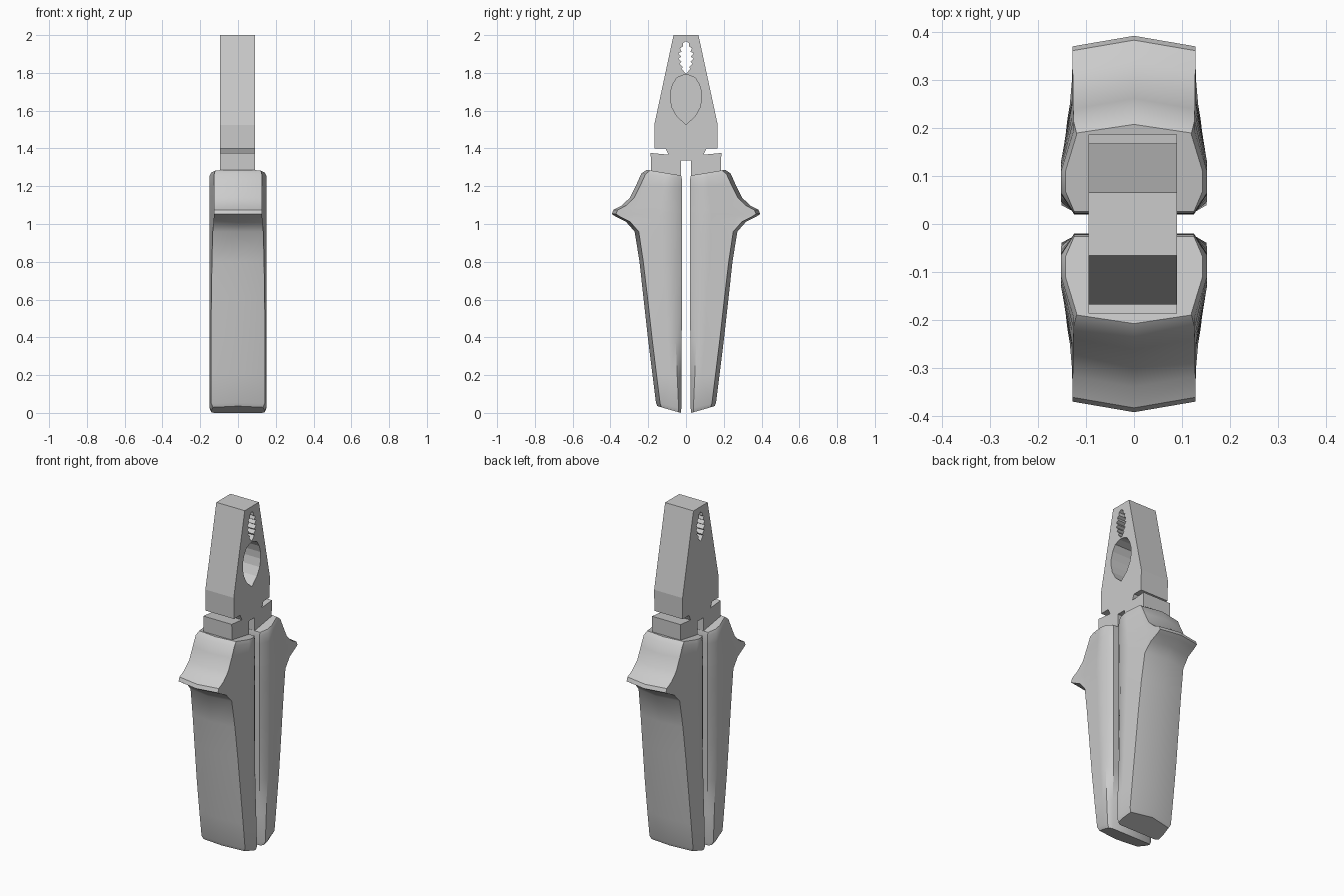
import bpy, bmesh, math

if "Cube" in bpy.data.objects:
    bpy.data.objects.remove(bpy.data.objects["Cube"])


def make_object(name, bm):
    bmesh.ops.recalc_face_normals(bm, faces=bm.faces)
    mesh = bpy.data.meshes.new(name)
    bm.to_mesh(mesh)
    bm.free()
    ob = bpy.data.objects.new(name, mesh)
    bpy.context.collection.objects.link(ob)
    return ob


def prism(name, profile, x0, x1):
    """Extrude a closed (y, z) profile along x."""
    bm = bmesh.new()
    face = bm.faces.new([bm.verts.new((x0, y, z)) for y, z in profile])
    ext = bmesh.ops.extrude_face_region(bm, geom=[face])
    verts = [v for v in ext["geom"] if isinstance(v, bmesh.types.BMVert)]
    bmesh.ops.translate(bm, vec=(x1 - x0, 0, 0), verts=verts)
    return make_object(name, bm)


def both_sides(half):
    """Mirror a right-hand half profile (top to bottom) in y."""
    left = [(-y, z) for y, z in reversed(half) if y > 0]
    return half + left


def cut(target, cutter):
    cutter.hide_render = True
    mod = target.modifiers.new("cut", 'BOOLEAN')
    mod.operation = 'DIFFERENCE'
    mod.solver = 'EXACT'
    mod.object = cutter
    bpy.context.view_layer.objects.active = target
    bpy.ops.object.modifier_apply(modifier=mod.name)
    bpy.data.objects.remove(cutter, do_unlink=True)


# Jaw head with notched shoulders and two shanks running into the grips
X0, X1 = -0.095, 0.09
head = prism("jaw_head", both_sides([
    (0.066, 2.0), (0.168, 1.525), (0.166, 1.40), (0.108, 1.40), (0.093, 1.367),
    (0.187, 1.376), (0.184, 1.22), (0.027, 1.20), (0.027, 1.335)]), X0, X1)

# Toothed gripping slot, cut right through
teeth = [(0, 1.968)]
N = 6
for i in range(N):
    for f, depth in ((0.2, 1.0), (0.85, 0.62)):
        t = (i + f) / N
        w = 0.012 + 0.029 * math.sin(math.pi * t ** 0.9)
        teeth.append((w * depth, 1.963 - 0.163 * t))
teeth.append((0, 1.797))
cut(head, prism("teeth_cutter", both_sides(teeth), X0 - 0.1, X1 + 0.1))

# Oval pipe-grip recess, open on the +x face only
oval = [(0.012, 1.789), (0.048, 1.775), (0.07, 1.74), (0.082, 1.70), (0.083, 1.66),
        (0.073, 1.615), (0.048, 1.57), (0, 1.527)]
cut(head, prism("oval_cutter", both_sides(oval), X0 + 0.006, X1 + 0.1))

# Grip stations: inner z, outer z, inner y, body y, outer y, side half-width,
# half-width of the outer edge, inner chamfer
STATIONS = [
    (1.257, 1.287, 0.026, 0.19, 0.208, 0.143, 0.120, 0.042),
    (1.240, 1.268, 0.022, 0.20, 0.236, 0.152, 0.126, 0.042),
    (1.190, 1.210, 0.022, 0.22, 0.262, 0.152, 0.127, 0.042),
    (1.130, 1.140, 0.021, 0.24, 0.296, 0.152, 0.127, 0.042),
    (1.090, 1.098, 0.021, 0.25, 0.340, 0.152, 0.128, 0.042),
    (1.070, 1.075, 0.020, 0.26, 0.384, 0.152, 0.128, 0.042),
    (1.050, 1.053, 0.020, 0.265, 0.393, 0.152, 0.128, 0.042),
    (1.035, 1.038, 0.020, 0.265, 0.370, 0.152, 0.128, 0.042),
    (1.010, 1.012, 0.020, 0.262, 0.318, 0.152, 0.130, 0.042),
    (0.955, 0.960, 0.020, 0.248, 0.272, 0.152, 0.134, 0.043),
    (0.790, 0.800, 0.020, 0.226, 0.246, 0.152, 0.138, 0.045),
    (0.600, 0.615, 0.021, 0.203, 0.226, 0.152, 0.141, 0.040),
    (0.380, 0.400, 0.023, 0.178, 0.202, 0.152, 0.143, 0.032),
    (0.180, 0.205, 0.024, 0.154, 0.178, 0.152, 0.143, 0.022),
    (0.022, 0.055, 0.025, 0.135, 0.159, 0.151, 0.142, 0.014),
    (0.000, 0.036, 0.028, 0.130, 0.152, 0.142, 0.132, 0.012),
]


def grip(name, side):
    bm = bmesh.new()
    rings = []
    for zi, zo, yi, yb, yo, w, e, c in STATIONS:
        edge = max(yb, yo - 0.022)
        half = [(0.125, yi), (w, yi + c), (w, yi + c + 0.35 * (yb - yi - c)),
                (e, yb - 0.004), (e, edge)]
        loop = half + [(0, yo)] + [(-x, y) for x, y in reversed(half)]
        rings.append([bm.verts.new((x, side * y, zi + (zo - zi) * (y - yi) / (yo - yi)))
                      for x, y in loop])
    for a, b in zip(rings, rings[1:]):
        for i in range(len(a)):
            j = (i + 1) % len(a)
            bm.faces.new((a[i], a[j], b[j], b[i]))
    bm.faces.new(rings[0])
    bm.faces.new(rings[-1])
    ob = make_object(name, bm)
    bpy.ops.object.select_all(action='DESELECT')
    ob.select_set(True)
    bpy.context.view_layer.objects.active = ob
    bpy.ops.object.shade_smooth_by_angle(angle=math.radians(40))


# Moulded grips with thumb guards
grip("front_grip", -1)
grip("back_grip", 1)
